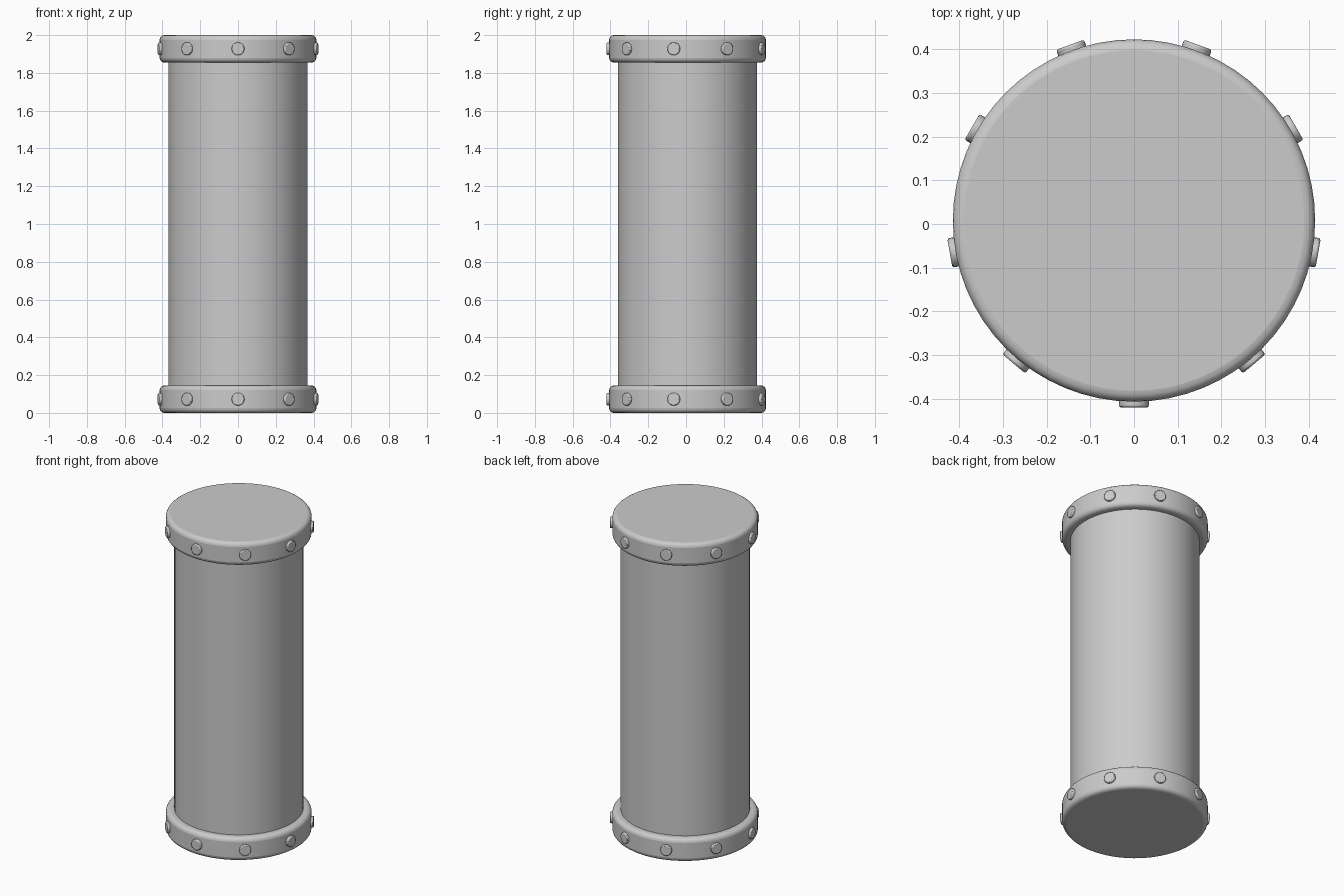
import bpy, math
from mathutils import Vector

if "Cube" in bpy.data.objects:
    bpy.data.objects.remove(bpy.data.objects["Cube"])

CY = 0.008            # the odd rivet count shifts the axis slightly
BAND_R, BAND_H = 0.415, 0.145
RIVETS = 9


def cylinder(name, radius, depth, loc, sides, direction=(0, 0, 1), bevel=0.0, segments=3):
    """Smooth capped cylinder along a direction, with optional rounded rims."""
    rot = Vector(direction).to_track_quat('Z', 'Y').to_euler()
    bpy.ops.mesh.primitive_cylinder_add(vertices=sides, radius=radius, depth=depth,
                                        location=loc, rotation=rot)
    ob = bpy.context.object
    ob.name = name
    if bevel:
        mod = ob.modifiers.new("rounded_rim", 'BEVEL')
        mod.width = bevel
        mod.segments = segments
        mod.limit_method = 'ANGLE'
        mod.angle_limit = math.radians(40)
    bpy.ops.object.shade_smooth_by_angle(angle=math.radians(35))
    return ob


# Main pipe, its ends hidden inside the bands
cylinder("pipe", 0.368, 1.86, (0, CY, 1.0), 64)

# End bands with rivets around each
for label, z in (("bottom", BAND_H / 2), ("top", 2 - BAND_H / 2)):
    cylinder(label + "_band", BAND_R, BAND_H, (0, CY, z), 64, bevel=0.025, segments=4)
    for i in range(RIVETS):
        a = -math.pi / 2 + i * math.tau / RIVETS
        d = Vector((math.cos(a), math.sin(a), 0))
        cylinder(f"{label}_rivet_{i + 1}", 0.034, 0.035,
                 Vector((0, CY, z)) + d * 0.411, 20, d, bevel=0.005, segments=2)
